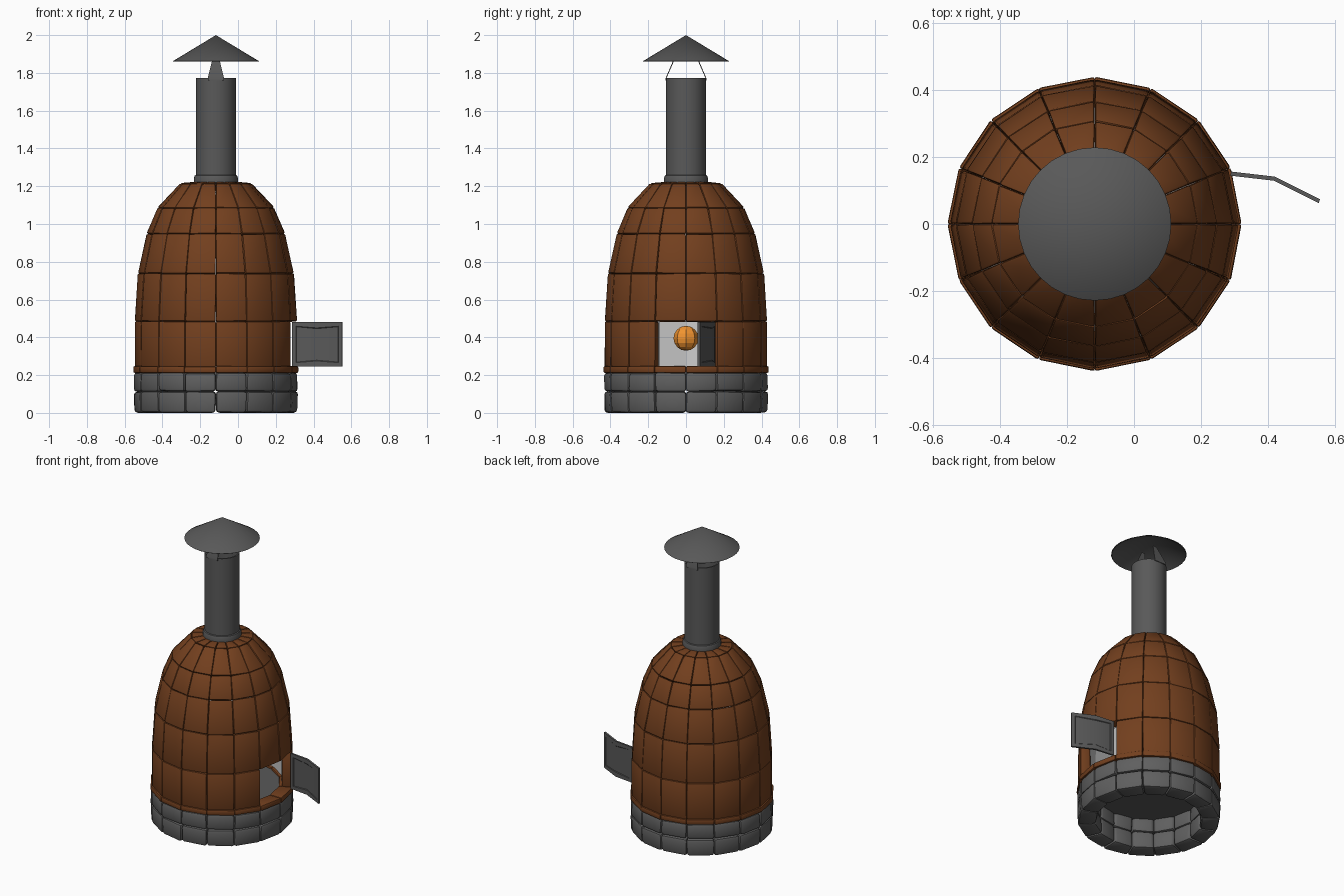
import bpy, bmesh, math, random
from mathutils import Vector

if "Cube" in bpy.data.objects:
    bpy.data.objects.remove(bpy.data.objects["Cube"])

random.seed(4)
CX = -0.117          # axis of the oven body
SIDES = 16
STEP = 2 * math.pi / SIDES


def material(name, rgb):
    m = bpy.data.materials.new(name)
    m.diffuse_color = (*rgb, 1)
    m.use_nodes = True
    m.node_tree.nodes["Principled BSDF"].inputs["Base Color"].default_value = m.diffuse_color
    return m


BRICK = material("brown_brick", (0.17, 0.05, 0.013))
IRON = material("dark_iron", (0.1, 0.1, 0.1))
STONE = material("dark_stone", (0.115, 0.115, 0.115))
FIRE = material("orange_fire", (0.9, 0.3, 0.03))


def finish(name, bm, mat=None, smooth=40, x=CX):
    bmesh.ops.recalc_face_normals(bm, faces=bm.faces)
    me = bpy.data.meshes.new(name)
    bm.to_mesh(me)
    bm.free()
    ob = bpy.data.objects.new(name, me)
    bpy.context.collection.objects.link(ob)
    ob.location.x = x
    if mat:
        me.materials.append(mat)
    if smooth:
        bpy.ops.object.select_all(action='DESELECT')
        ob.select_set(True)
        bpy.context.view_layer.objects.active = ob
        bpy.ops.object.shade_smooth_by_angle(angle=math.radians(smooth))
    return ob


def polar(r, a, z):
    return Vector((r * math.cos(a), r * math.sin(a), z))


def block_wall(name, outer, inner, mat, bevel, gap, jitter, skip=()):
    """Rows of wedge blocks between an outer and an inner (r, z) profile."""
    bm = bmesh.new()
    for row in range(len(outer) - 1):
        for s in range(SIDES):
            if (row, s) in skip:
                continue
            pts = []
            for r, z in (outer[row], outer[row + 1], inner[row + 1], inner[row]):
                half = max(STEP / 2 - gap / r, STEP * 0.4)
                mid = (s + 0.5) * STEP
                pts.append([polar(r, mid - half, z), polar(r, mid + half, z)])
            centre = sum((p for pair in pts for p in pair), Vector()) / 8
            vs = []
            for pair in pts:
                for p in pair:
                    p.z += gap if p.z < centre.z else -gap
                    p += Vector([random.uniform(-jitter, jitter) for _ in range(3)])
                    p.z = max(p.z, 0)
                vs.append([bm.verts.new(p) for p in pair])
            for i in range(4):
                a, b = vs[i], vs[(i + 1) % 4]
                bm.faces.new((a[0], a[1], b[1], b[0]))
            bm.faces.new([v[0] for v in vs])
            bm.faces.new([v[1] for v in reversed(vs)])
    bmesh.ops.recalc_face_normals(bm, faces=bm.faces)
    bmesh.ops.bevel(bm, geom=bm.edges[:], offset=bevel, segments=2,
                    profile=0.5, affect='EDGES', clamp_overlap=True)
    return finish(name, bm, mat)


def lathe(name, profile, sides, mat=None, closed=False, smooth=40, skip=()):
    bm = bmesh.new()
    rings = [[bm.verts.new(polar(r, 2 * math.pi * i / sides, z)) for i in range(sides)]
             for r, z in profile]
    for k in range(len(rings) if closed else len(rings) - 1):
        a, b = rings[k], rings[(k + 1) % len(rings)]
        for i in range(sides):
            if (k, i) not in skip:
                j = (i + 1) % sides
                bm.faces.new((a[i], a[j], b[j], b[i]))
    bmesh.ops.remove_doubles(bm, verts=bm.verts, dist=1e-5)
    return finish(name, bm, mat, smooth)


# Stone foundation, two courses
block_wall("stone_base", [(0.432, 0), (0.436, 0.113), (0.434, 0.213)],
           [(0.32, 0), (0.32, 0.113), (0.32, 0.213)], STONE, 0.016, 0.0, 0.003)

# Thin brick ledge on the foundation
block_wall("brick_ledge", [(0.438, 0.212), (0.438, 0.247)],
           [(0.35, 0.212), (0.35, 0.247)], BRICK, 0.007, 0.0, 0.001)

# Brick dome; the two first-row bricks facing +x are left out as the mouth
outer = [(0.431, 0.243), (0.430, 0.485), (0.414, 0.74), (0.367, 0.95),
         (0.309, 1.087), (0.19, 1.216), (0.09, 1.226)]
inner = [(0.37, 0.243), (0.37, 0.480), (0.354, 0.72), (0.31, 0.92),
         (0.26, 1.05), (0.16, 1.165), (0.08, 1.17)]
mouth = {(0, 0), (0, SIDES - 1)}
block_wall("brick_dome", outer, inner, BRICK, 0.008, 0.0005, 0.0015, mouth)

# Pale lining inside the dome and the floor under it
lathe("oven_lining", [(r - 0.003, z) for r, z in inner] + [(0, 1.17)], SIDES,
      smooth=0, skip=mouth)
lathe("oven_floor", [(0, 0.2), (0.37, 0.2), (0.37, 0.235), (0, 0.235)], SIDES, IRON, smooth=0)

# Fire
bm = bmesh.new()
bmesh.ops.create_uvsphere(bm, u_segments=8, v_segments=8, radius=0.066)
for v in bm.verts:
    v.co.z += 0.395
finish("fire", bm, FIRE, 0)

# Chimney pipe with collar, hollow
lathe("chimney_pipe", [(0.106, 1.2), (0.106, 1.772), (0.097, 1.772), (0.097, 1.2)],
      32, IRON, closed=True)
lathe("chimney_collar", [(0.105, 1.215), (0.117, 1.22), (0.117, 1.242),
                         (0.112, 1.256), (0.105, 1.26)], 32, IRON)

# Conical rain cap
lathe("rain_cap", [(0, 2.0), (0.228, 1.862), (0.224, 1.859), (0, 1.99)], 32, IRON)

# Two tapering cap brackets
for side, name in ((1, "cap_bracket_back"), (-1, "cap_bracket_front")):
    bm = bmesh.new()
    rows = []
    for half, y, z in ((0.043, 0.103, 1.76), (0.043, 0.103, 1.772), (0.013, 0.05, 1.895)):
        rows.append([bm.verts.new((sx * half, side * (y + t), z))
                     for sx, t in ((-1, 0), (1, 0), (1, 0.005), (-1, 0.005))])
    for a, b in zip(rows, rows[1:]):
        for i in range(4):
            bm.faces.new((a[i], a[(i + 1) % 4], b[(i + 1) % 4], b[i]))
    bm.faces.new(rows[0])
    bm.faces.new(rows[-1])
    finish(name, bm, IRON)

# Bent iron door, swung open, with a recessed panel on both sides
bm = bmesh.new()
path = [(0.288, 0.15), (0.418, 0.135), (0.552, 0.068)]
cols = [[[bm.verts.new((x + o * 0.3, y + o, z)) for z in (0.245, 0.48)] for o in (-0.006, 0.006)]
        for x, y in path]
panels = [[], []]
for a, b in zip(cols, cols[1:]):
    for s in (0, 1):
        panels[s].append(bm.faces.new((a[s][0], b[s][0], b[s][1], a[s][1])))
    for e in (0, 1):
        bm.faces.new((a[0][e], b[0][e], b[1][e], a[1][e]))
for c in (cols[0], cols[-1]):
    bm.faces.new((c[0][0], c[0][1], c[1][1], c[1][0]))
bmesh.ops.recalc_face_normals(bm, faces=bm.faces)
for p in panels:
    bmesh.ops.inset_region(bm, faces=p, thickness=0.03, depth=0)
    bmesh.ops.inset_region(bm, faces=p, thickness=0.004, depth=-0.003)
finish("oven_door", bm, IRON, 20, x=0)
